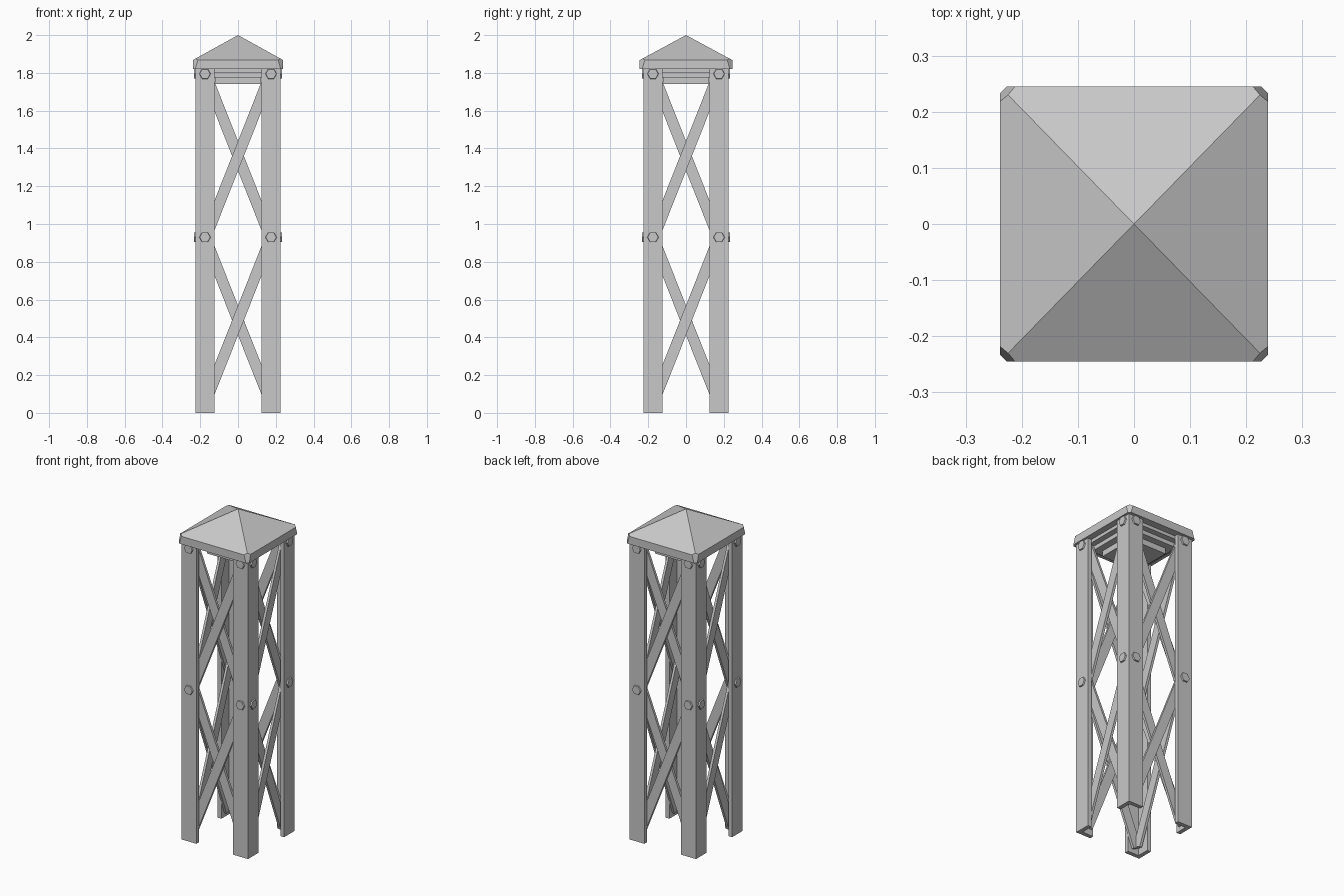
import bpy, bmesh
from math import pi, atan2
from mathutils import Matrix, Vector

cube = bpy.data.objects.get("Cube")
if cube:
    bpy.data.objects.remove(cube, do_unlink=True)

steel = bpy.data.materials.new("grey_steel")
steel.use_nodes = True
grey = (0.58, 0.58, 0.58, 1)
steel.diffuse_color = grey
steel.node_tree.nodes["Principled BSDF"].inputs["Base Color"].default_value = grey

OUT, LEG, WALL = 0.225, 0.1, 0.025   # outer face, flange width, flange thickness
RIM_LOW, RIM_TOP, APEX = 1.82, 1.868, 2.0


def finish(bm, name):
    bmesh.ops.recalc_face_normals(bm, faces=bm.faces)
    mesh = bpy.data.meshes.new(name)
    bm.to_mesh(mesh)
    bm.free()
    mesh.materials.append(steel)
    obj = bpy.data.objects.new(name, mesh)
    bpy.context.collection.objects.link(obj)
    return obj


def box(name, size, matrix):
    bm = bmesh.new()
    bmesh.ops.create_cube(bm, size=1, matrix=matrix @ Matrix.Diagonal((*size, 1)))
    return finish(bm, name)


def leg(name, turn):
    # L-shaped angle profile pulled up to the cap
    inner, back = OUT - LEG, OUT - WALL
    profile = [(OUT, -OUT), (OUT, -inner), (back, -inner),
               (back, -back), (inner, -back), (inner, -OUT)]
    bm = bmesh.new()
    face = bm.faces.new([bm.verts.new((x, y, 0)) for x, y in profile])
    top = bmesh.ops.extrude_face_region(bm, geom=[face])["geom"]
    bmesh.ops.translate(bm, vec=(0, 0, RIM_LOW),
                        verts=[v for v in top if isinstance(v, bmesh.types.BMVert)])
    bm.transform(turn)
    return finish(bm, name)


def bolt(name, x, z, turn):
    # Hexagonal head on the outer face of a flange
    bm = bmesh.new()
    bmesh.ops.create_cone(bm, cap_ends=True, segments=6, radius1=0.032, radius2=0.028,
                          depth=0.014)
    bm.transform(turn @ Matrix.Translation((x, -OUT - 0.001, z))
                 @ Matrix.Rotation(pi / 2, 4, "X") @ Matrix.Rotation(pi / 2, 4, "Z"))
    return finish(bm, name)


sides = ["front", "left", "back", "right"]
corners = ["front_left", "back_left", "back_right", "front_right"]
for i, side in enumerate(sides):
    turn = Matrix.Rotation(i * pi / 2, 4, "Z")
    leg(corners[i] + "_leg", turn)

    # Two crossed braces in each of the two panels
    for level, z in (("lower", 0.49), ("upper", 1.36)):
        for lean, y in ((1, -0.192), (-1, -0.177)):
            run, rise = 0.18, 0.455
            place = (turn @ Matrix.Translation((0, y, z))
                     @ Matrix.Rotation(lean * atan2(run, rise), 4, "Y"))
            length = 2 * Vector((run, rise)).length
            kind = "rising" if lean > 0 else "falling"
            box(f"{side}_{level}_{kind}_brace", (0.058, 0.015, length), place)

    # Bolts at mid height and under the cap
    for level, z in (("middle", 0.93), ("top", 1.795)):
        for end, x in (("a", -0.175), ("b", 0.175)):
            bolt(f"{side}_{level}_bolt_{end}", x, z, turn)

# Stepped block under the cap
for name, half, low, high in (("upper_step", 0.2, 1.80, 1.83),
                              ("middle_step", 0.165, 1.775, 1.80),
                              ("lower_step", 0.123, 1.74, 1.775)):
    box(name, (2 * half, 2 * half, high - low),
        Matrix.Translation((0, 0, (low + high) / 2)))

# Pyramid cap with a straight rim and trimmed corners
hx, hy = 0.239, 0.245
bm = bmesh.new()
plan = [(-hx, -hy), (hx, -hy), (hx, hy), (-hx, hy)]
low = [bm.verts.new((x, y, RIM_LOW)) for x, y in plan]
rim = [bm.verts.new((x, y, RIM_TOP)) for x, y in plan]
tip = bm.verts.new((0, 0, APEX))
bm.faces.new(low[::-1])
for k in range(4):
    n = (k + 1) % 4
    bm.faces.new((low[k], low[n], rim[n], rim[k]))
    bm.faces.new((rim[k], rim[n], tip))
for x, y in plan:
    sx, sy = (1 if x > 0 else -1), (1 if y > 0 else -1)
    cut = bmesh.ops.bisect_plane(bm, geom=bm.verts[:] + bm.edges[:] + bm.faces[:],
                                 plane_co=(x - sx * 0.027, y, RIM_TOP),
                                 plane_no=(sx, sy, 0.3), clear_outer=True)
    edges = [e for e in cut["geom_cut"] if isinstance(e, bmesh.types.BMEdge)]
    bmesh.ops.holes_fill(bm, edges=edges, sides=0)
finish(bm, "cap")
